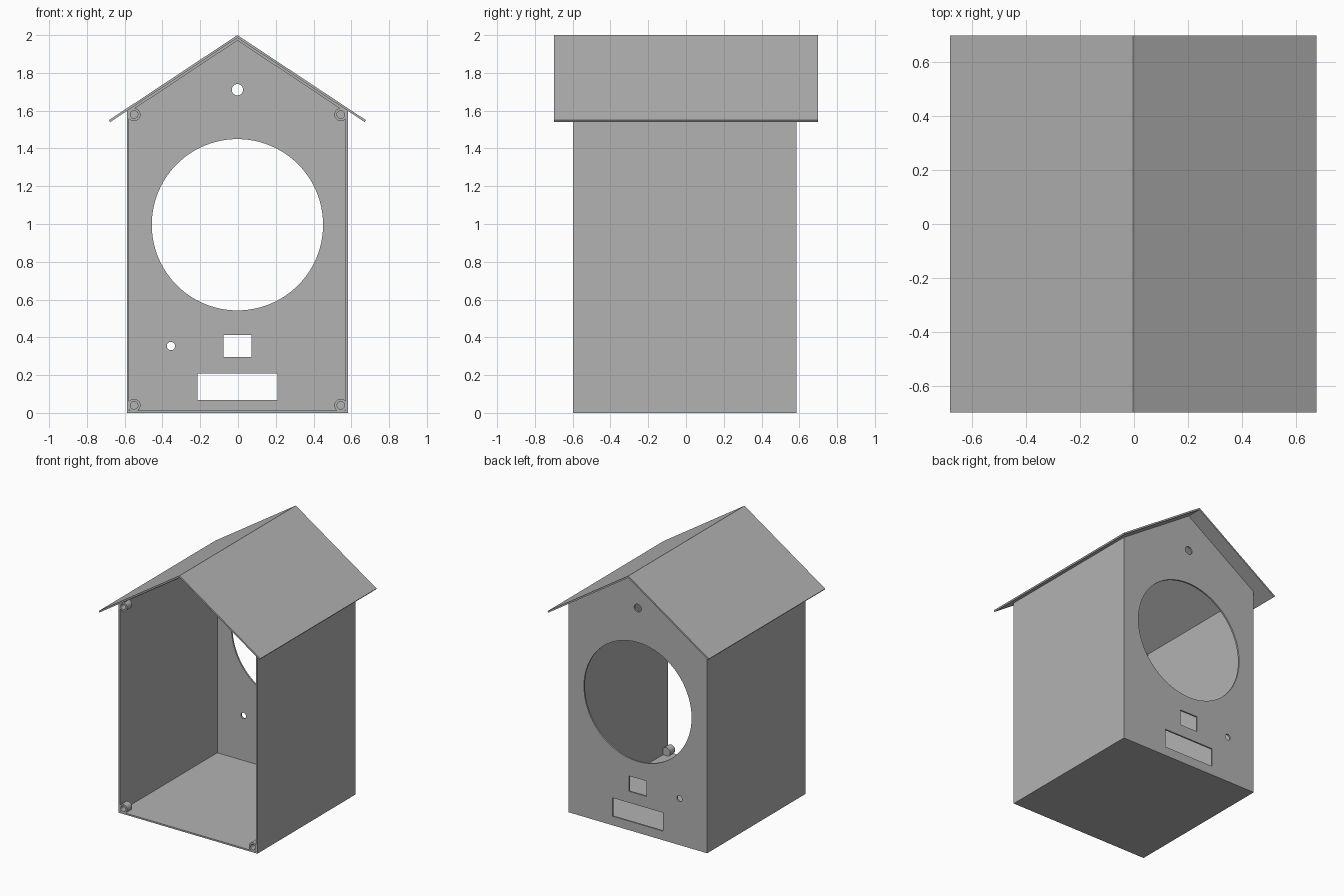
import bpy
from math import cos, sin, tau, hypot

cube = bpy.data.objects.get("Cube")
if cube:
    bpy.data.objects.remove(cube, do_unlink=True)

# One plain grey for the whole model
GREY = (0.45, 0.45, 0.45, 1)
grey = bpy.data.materials.new("plain grey")
grey.use_nodes = True
grey.diffuse_color = GREY
grey.node_tree.nodes["Principled BSDF"].inputs["Base Color"].default_value = GREY

CX = -0.003            # centre line
T = 0.012              # sheet thickness
HALF_W = 0.585         # body half width
FRONT, BACK = -0.598, 0.585
RIDGE, SLOPE = 2.0, 0.662
DROP = T * hypot(1, SLOPE)   # vertical thickness of a sloping sheet


def circle(x, z, r, n=48):
    return [(x + r * cos(tau * i / n), z + r * sin(tau * i / n)) for i in range(n)]


def rectangle(x0, x1, z0, z1):
    return [(x0, z0), (x1, z0), (x1, z1), (x0, z1)]


def gable(half, base, peak):
    eave = peak - SLOPE * half
    return [(CX - half, base), (CX + half, base), (CX + half, eave),
            (CX, peak), (CX - half, eave)]


def plate(name, loops, y0, y1):
    """Extrude an outline with holes from y0 to y1 and make it a mesh."""
    curve = bpy.data.curves.new(name, 'CURVE')
    curve.dimensions = '2D'
    curve.fill_mode = 'BOTH'
    curve.extrude = (y1 - y0) / 2
    for loop in loops:
        spline = curve.splines.new('POLY')
        spline.points.add(len(loop) - 1)
        for point, (x, z) in zip(spline.points, loop):
            point.co = (x, z, 0, 1)
        spline.use_cyclic_u = True
    curve.materials.append(grey)
    obj = bpy.data.objects.new(name, curve)
    obj.location.y = (y0 + y1) / 2
    obj.rotation_euler.x = tau / 4
    bpy.context.collection.objects.link(obj)
    bpy.ops.object.select_all(action='DESELECT')
    obj.select_set(True)
    bpy.context.view_layer.objects.active = obj
    bpy.ops.object.convert(target='MESH')
    bpy.ops.object.shade_smooth_by_angle(angle=0.5)
    return obj


# Open-fronted body shell: floor, side walls and sloping ceiling
under_roof = RIDGE - DROP
outer = gable(HALF_W, 0, under_roof)
inner = gable(HALF_W - T, T, under_roof - DROP)
plate("body_shell", [outer, inner], FRONT, BACK - T)

# Back panel with its openings
plate("back_panel", [
    outer,
    circle(CX, 0.996, 0.4535, 96),
    circle(CX, 1.711, 0.03),
    circle(-0.355, 0.354, 0.022),
    rectangle(-0.077, 0.071, 0.296, 0.413),
    rectangle(-0.214, 0.209, 0.069, 0.209),
], BACK - T, BACK)

# Overhanging roof sheet, eaves cut square to the slope
tip = 0.68
tip_z = RIDGE - SLOPE * tip
nx, nz = T * SLOPE / hypot(1, SLOPE), T / hypot(1, SLOPE)
plate("roof", [[
    (CX, RIDGE), (CX - tip, tip_z), (CX - tip + nx, tip_z - nz),
    (CX, under_roof), (CX + tip - nx, tip_z - nz), (CX + tip, tip_z),
]], -0.7, 0.7)

# Screw bosses in the four front corners
for side, x in (("right", CX - 0.547), ("left", CX + 0.547)):
    for level, z in (("lower", 0.04), ("upper", 1.579)):
        name = f"{level}_{side}_boss"
        plate(name, [circle(x, z, 0.034, 32), circle(x, z, 0.02, 32)],
              FRONT, FRONT + 0.05)
        plate(name + "_cap", [circle(x, z, 0.034, 32)],
              FRONT + 0.05, FRONT + 0.06)
